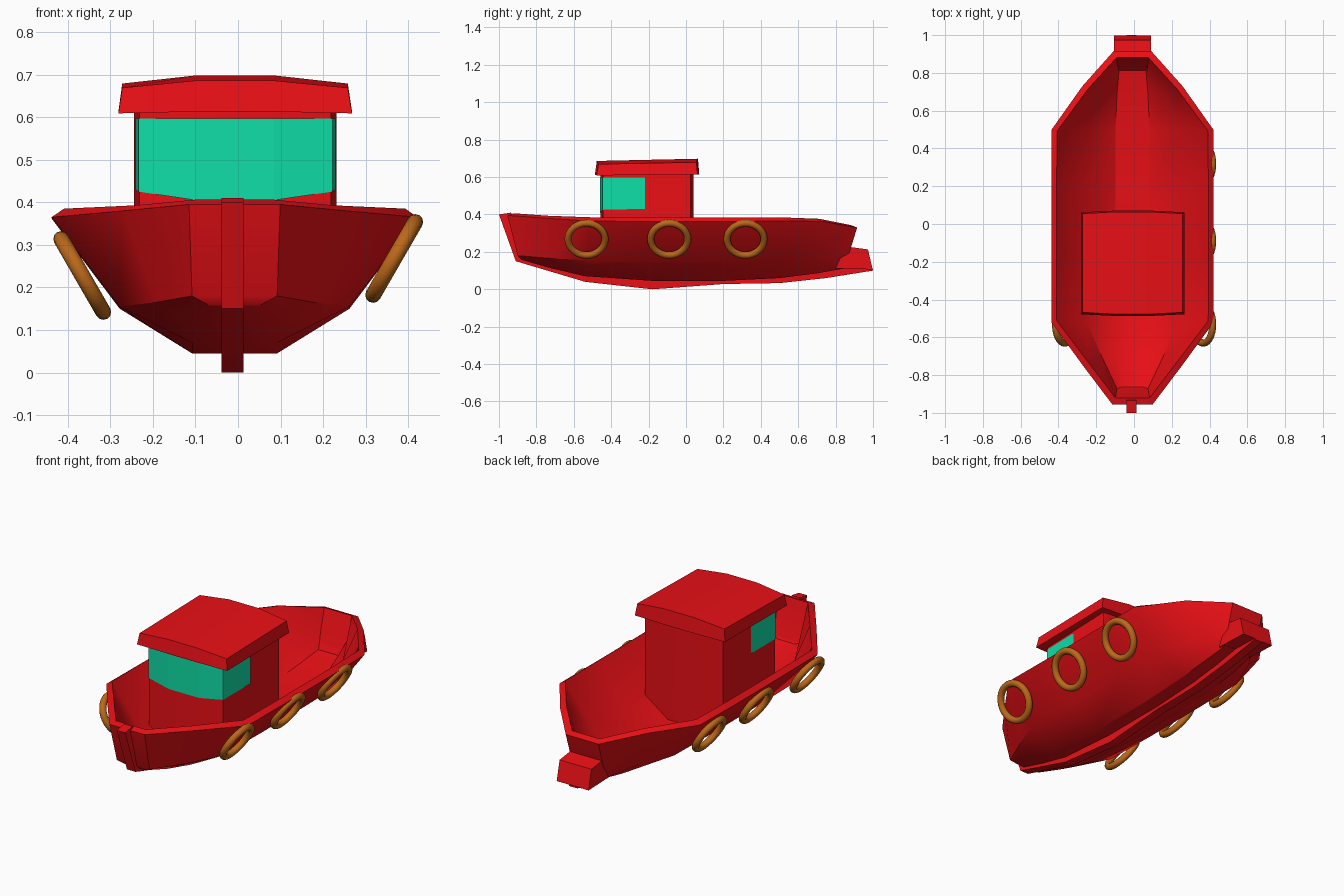
import bpy, bmesh, math

if "Cube" in bpy.data.objects:
    bpy.data.objects.remove(bpy.data.objects["Cube"])

CX = -0.008  # hull centreline


def material(name, rgb):
    m = bpy.data.materials.new(name)
    m.diffuse_color = (*rgb, 1)
    m.use_nodes = True
    m.node_tree.nodes["Principled BSDF"].inputs["Base Color"].default_value = m.diffuse_color
    return m


RED = material("red_paint", (0.82, 0.005, 0.008))
TEAL = material("teal_glass", (0.005, 0.74, 0.39))
BROWN = material("brown_rubber", (0.5, 0.14, 0.01))


def make(name, verts, faces, mat, fix_normals=True):
    me = bpy.data.meshes.new(name)
    me.from_pydata(verts, [], faces)
    if fix_normals:
        bm = bmesh.new()
        bm.from_mesh(me)
        bmesh.ops.recalc_face_normals(bm, faces=bm.faces)
        bm.to_mesh(me)
        bm.free()
    me.materials.append(mat)
    ob = bpy.data.objects.new(name, me)
    bpy.context.collection.objects.link(ob)
    return ob


def smooth(ob, angle=30):
    bpy.ops.object.select_all(action='DESELECT')
    ob.select_set(True)
    bpy.context.view_layer.objects.active = ob
    bpy.ops.object.shade_smooth_by_angle(angle=math.radians(angle))


def loft(name, rings, mat):
    """Closed solid from equal-length rings, capped at both ends."""
    n = len(rings[0])
    verts = [p for r in rings for p in r]
    faces = [(k * n + i, k * n + (i + 1) % n, (k + 1) * n + (i + 1) % n, (k + 1) * n + i)
             for k in range(len(rings) - 1) for i in range(n)]
    last = (len(rings) - 1) * n
    # caps: strips between the front row and the back row of each ring
    h = n // 2
    for base in (0, last):
        faces += [(base + i, base + i + 1, base + n - 2 - i, base + n - 1 - i) for i in range(h - 1)]
    return make(name, verts, faces, mat)


def extrude_x(name, profile, x0, x1, mat):
    n = len(profile)
    verts = [(x, y, z) for x in (x0, x1) for y, z in profile]
    faces = [tuple(range(n)), tuple(range(n, 2 * n))]
    faces += [(i, (i + 1) % n, n + (i + 1) % n, n + i) for i in range(n)]
    return make(name, verts, faces, mat)


# Hull: half sections (y, half width, z) for rim, chine and bottom, bow to stern
sections = [
    ((-.955, .107, .395), (-.90, .100, .180), (-.88, .060, .158)),
    ((-.75, .262, .380), (-.72, .185, .165), (-.72, .085, .112)),
    ((-.52, .430, .365), (-.52, .270, .155), (-.54, .100, .070)),
    ((-.18, .430, .362), (-.18, .270, .150), (-.18, .100, .045)),
    ((.20, .430, .362), (.20, .270, .150), (.20, .100, .045)),
    ((.50, .428, .365), (.50, .270, .155), (.50, .100, .060)),
    ((.73, .265, .363), (.70, .190, .160), (.70, .095, .085)),
    ((.915, .100, .330), (.875, .098, .200), (.84, .085, .110)),
]
verts, faces = [], []
for s in sections:
    verts += [(CX - x, y, z) for y, x, z in s] + [(CX + x, y, z) for y, x, z in reversed(s)]
for i in range(len(sections) - 1):
    for j in range(5):
        a, b = i * 6 + j, (i + 1) * 6 + j
        faces.append((a, b, b + 1, a + 1))
e = (len(sections) - 1) * 6
faces += [(0, 1, 4, 5), (1, 2, 3, 4), (e + 5, e + 4, e + 1, e), (e + 4, e + 3, e + 2, e + 1)]
hull = make("hull", verts, faces, RED, fix_normals=False)
sol = hull.modifiers.new("thickness", 'SOLIDIFY')
sol.thickness, sol.offset, sol.use_even_offset = 0.035, -1, True
bpy.context.view_layer.objects.active = hull
hull.select_set(True)
bpy.ops.object.modifier_apply(modifier="thickness")
smooth(hull)

# Keel and stem bar
extrude_x("keel", [(-1, .40), (-.91, .15), (-.54, .04), (-.18, 0), (.2, .028), (.5, .033),
                   (.75, .06), (1, .10), (1, .108), (.83, .118), (.5, .075), (.2, .06),
                   (-.18, .06), (-.54, .085), (-.88, .19), (-.935, .41)],
          CX - .031, CX + .021, RED)

# Stern block
extrude_x("stern_block", [(.80, .112), (.998, .106), (.973, .213), (.875, .226), (.84, .20)],
          CX - .097, CX + .097, RED)


def plan(xf, xb, yf, yb, bulge, zf, zb):
    """Ring with bulged front and back; zf/zb are (corner, middle) heights."""
    mid = (-.10, .085)
    front = [(xf[0], yf, zf[0]), (mid[0], yf - bulge, zf[1]), (mid[1], yf - bulge, zf[1]), (xf[1], yf, zf[0])]
    back = [(xb[1], yb, zb[0]), (mid[1], yb + bulge, zb[1]), (mid[0], yb + bulge, zb[1]), (xb[0], yb, zb[0])]
    return front + back


# Cabin, its foot following the hull floor
XF, XB = (-.231, .219), (-.244, .231)
cabin = loft("cabin", [plan(XF, XB, -.443, .025, .014, (.155, .075), (.155, .068)),
                       plan(XF, XB, -.443, .025, .014, (.63, .63), (.63, .63))], RED)
smooth(cabin)

# Roof: flared sides and a crowned top
roof = loft("roof", [plan((-.281, .268), (-.281, .268), -.478, .062, .009, (.609, .613), (.613, .615)),
                     plan((-.272, .258), (-.272, .258), -.468, .055, .009, (.669, .686), (.679, .698))], RED)
smooth(roof)

# Wraparound window band
band = [(-.241, -.22), (-.234, -.446), (-.10, -.461), (.085, -.461), (.222, -.446), (.229, -.22)]
low = [.43, .425, .405, .405, .425, .43]
wv = [(x, y, z) for (x, y), z in zip(band, low)] + [(x, y, .597) for x, y in band]
make("window_band", wv, [(i, i + 1, i + 7, i + 6) for i in range(5)], TEAL, fix_normals=False)

# Tyre fenders along both sides
for side, x, z in (("right", .367, .268), ("left", -.366, .228)):
    for k, y in enumerate((-.532, -.09, .318)):
        bpy.ops.mesh.primitive_torus_add(major_radius=.099, minor_radius=.0185, major_segments=32,
                                         minor_segments=12, location=(x, y, z),
                                         rotation=(0, math.radians(120 if x > 0 else -120), 0))
        ob = bpy.context.object
        ob.name = f"tyre_{side}_{k + 1}"
        ob.data.materials.append(BROWN)
        smooth(ob, 60)
